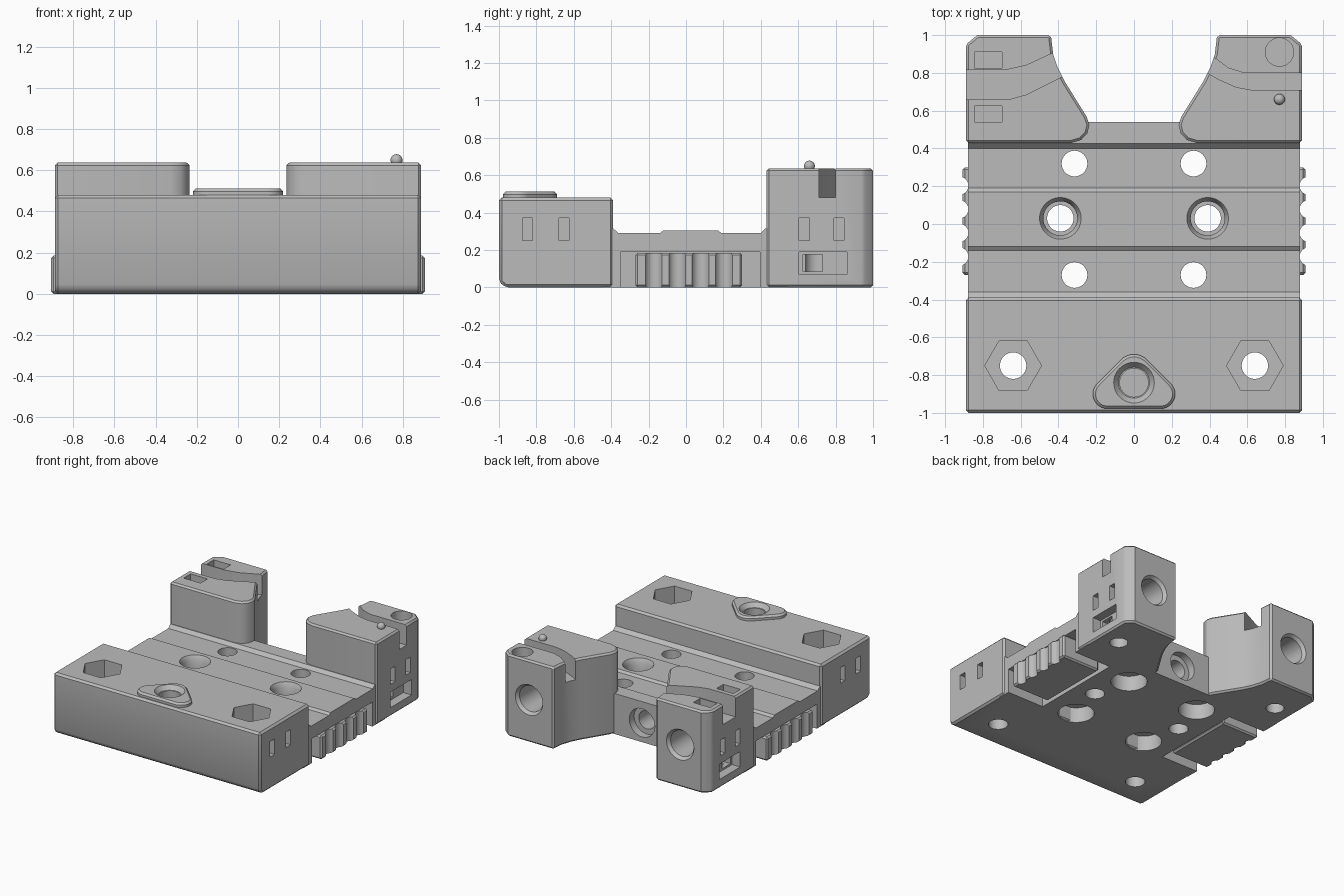
import bpy, bmesh, math
from mathutils import Matrix, Vector

old = bpy.data.objects.get("Cube")
if old:
    bpy.data.objects.remove(old, do_unlink=True)

grey = bpy.data.materials.new("plain_grey")
grey.use_nodes = True
grey.diffuse_color = (0.5, 0.5, 0.5, 1)
grey.node_tree.nodes["Principled BSDF"].inputs["Base Color"].default_value = (0.5, 0.5, 0.5, 1)


def finish(name, bm):
    bmesh.ops.recalc_face_normals(bm, faces=bm.faces)
    mesh = bpy.data.meshes.new(name)
    bm.to_mesh(mesh)
    bm.free()
    mesh.materials.append(grey)
    ob = bpy.data.objects.new(name, mesh)
    bpy.context.collection.objects.link(ob)
    return ob


def prism(name, pts, lo, hi, axis="z"):
    bm = bmesh.new()
    place = (lambda u, v, w: (u, v, w)) if axis == "z" else (lambda u, v, w: (w, u, v))
    face = bm.faces.new([bm.verts.new(place(u, v, lo)) for u, v in pts])
    top = bmesh.ops.extrude_face_region(bm, geom=[face])["geom"]
    verts = [g for g in top if isinstance(g, bmesh.types.BMVert)]
    bmesh.ops.translate(bm, verts=verts, vec=Vector(place(0, 0, hi - lo)))
    return finish(name, bm)


def box(name, x, y, z):
    x = sorted(x)
    return prism(name, [(x[0], y[0]), (x[1], y[0]), (x[1], y[1]), (x[0], y[1])], *z)


def rod(name, x, y, z, r, length, r2=None, axis="z", sides=40):
    """Cylinder or cone running from (x, y, z) along +z, or along -y."""
    bm = bmesh.new()
    turn = Matrix.Rotation(math.pi / 2, 4, "X") if axis == "y" else Matrix()
    m = Matrix.Translation((x, y, z)) @ turn @ Matrix.Translation((0, 0, length / 2))
    bmesh.ops.create_cone(bm, cap_ends=True, segments=sides, radius1=r,
                          radius2=r if r2 is None else r2, depth=length, matrix=m)
    return finish(name, bm)


def bake(ob):
    dg = bpy.context.evaluated_depsgraph_get()
    dg.update()
    mesh = bpy.data.meshes.new_from_object(ob.evaluated_get(dg))
    ob.modifiers.clear()
    ob.data = mesh
    mesh.shade_smooth()
    mesh.set_sharp_from_angle(angle=math.radians(32))


def carve(ob, cutters, bevel=0.0):
    if bevel:
        b = ob.modifiers.new("edge", "BEVEL")
        b.width, b.limit_method, b.angle_limit = bevel, "ANGLE", math.radians(40)
    for c in cutters:
        m = ob.modifiers.new("cut", "BOOLEAN")
        m.operation, m.solver, m.object = "DIFFERENCE", "EXACT", c
        c.hide_render = True
    bake(ob)
    for c in cutters:
        bpy.data.objects.remove(c, do_unlink=True)


# Front block with nut pockets and side slots
front = prism("front_block", [(-1, 0.03), (-0.965, 0), (-0.39, 0), (-0.39, 0.48), (-1, 0.48)],
              -0.89, 0.89, "x")
cuts = [rod("c", 0, -0.84, 0.2, 0.075, 0.5)]
for s in (1, -1):
    cuts += [rod("c", s * 0.64, -0.75, 0.2, 0.15, 0.5, sides=6),
             rod("c", s * 0.64, -0.75, -0.1, 0.07, 0.5)]
    cuts += [box("c", (s * 0.83, s), (y, y + 0.055), (0.25, 0.37)) for y in (-0.875, -0.68)]
# turn the hexagons so that their points lie along x
for c in cuts:
    if len(c.data.vertices) == 12:
        x = c.data.vertices[0].co
        centre = Vector((0.64 if x.x > 0 else -0.64, -0.75, 0))
        c.data.transform(Matrix.Translation(centre) @ Matrix.Rotation(math.pi / 6, 4, "Z")
                         @ Matrix.Translation(-centre))
carve(front, cuts, 0.015)

# Rounded triangular boss
bm = bmesh.new()
for z, shrink in ((0.47, 0), (0.498, 0), (0.512, 0.014)):
    for x, y, r in ((0, -0.79, 0.1), (0.14, -0.9, 0.078), (-0.14, -0.9, 0.078)):
        for i in range(32):
            a = math.tau * i / 32
            bm.verts.new((x + (r - shrink) * math.cos(a), y + (r - shrink) * math.sin(a), z))
hull = bmesh.ops.convex_hull(bm, input=bm.verts)
bmesh.ops.delete(bm, geom=[v for v in bm.verts if not v.link_faces], context="VERTS")
boss = finish("triangular_boss", bm)
carve(boss, [rod("c", 0, -0.84, 0.4, 0.075, 0.3),
             rod("c", 0, -0.84, 0.475, 0.078, 0.04, 0.11)])

# Middle slab with raised band, bolt holes and grip pockets
slab = prism("middle_slab", [(-0.45, 0), (0.54, 0), (0.54, 0.315), (0.425, 0.315), (0.4, 0.29),
                             (0.19, 0.29), (0.17, 0.305), (-0.12, 0.305), (-0.14, 0.29),
                             (-0.36, 0.29), (-0.39, 0.315), (-0.45, 0.315)], -0.88, 0.88, "x")
cuts = [rod("c", 0, 0.6, 0.15, 0.11, 0.12, axis="y"), rod("c", 0, 0.6, 0.15, 0.07, 0.4, axis="y")]
for s in (1, -1):
    cuts.append(box("c", (s * 0.56, s), (-0.35, 0.395), (-0.1, 0.19)))
    cuts += [rod("c", s * 0.39, 0.03, -0.1, 0.07, 0.6),
             rod("c", s * 0.39, 0.03, 0.18, 0.09, 0.1),
             rod("c", s * 0.39, 0.03, 0.27, 0.09, 0.04, 0.113)]
    for y in (-0.27, 0.32):
        cuts += [rod("c", s * 0.315, y, -0.1, 0.068, 0.6), rod("c", s * 0.315, y, -0.1, 0.13, 0.22)]
carve(slab, cuts)

# Ribbed side grips
for s, side in ((1, "left"), (-1, "right")):
    grip = box(side + "_grip", (s * 0.58, s * 0.908), (-0.27, 0.3), (0, 0.185))
    scallops = [rod("c", s * 0.925, -0.172 + 0.125 * i, -0.1, 0.048, 0.5) for i in range(4)]
    carve(grip, scallops, 0.012)

# Rear towers with curved inner walls
outline = [(0.89, 0.43), (0.33, 0.43), (0.28, 0.445), (0.247, 0.48), (0.236, 0.525),
           (0.25, 0.567), (0.37, 0.76), (0.405, 0.83), (0.428, 0.9), (0.44, 1),
           (0.83, 1), (0.89, 0.95)]
grooves = {1: [(0.95, 0.71), (0.62, 0.71), (0.54, 0.725), (0.45, 0.765), (0.3, 0.85),
               (0.3, 0.95), (0.44, 0.87), (0.5, 0.825), (0.58, 0.8), (0.95, 0.8)],
           -1: [(-0.95, 0.66), (-0.66, 0.66), (-0.57, 0.685), (-0.4, 0.77), (-0.3, 0.82),
                (-0.3, 0.96), (-0.44, 0.9), (-0.57, 0.84), (-0.68, 0.815), (-0.95, 0.815)]}
for s, side in ((1, "left"), (-1, "right")):
    tower = prism(side + "_tower", [(s * x, y) for x, y in outline], 0, 0.637)
    cuts = [prism("c", grooves[s], 0.48, 0.8),
            rod("c", s * 0.65, 1.05, 0.33, 0.1, 0.45, axis="y"),
            rod("c", s * 0.65, 1.01, 0.33, 0.125, 0.035, 0.1, axis="y"),
            rod("c", s * 0.73, 0.7, -0.1, 0.065, 0.35),
            box("c", (s * 0.82, s), (0.605, 0.86), (0.07, 0.19)),
            box("c", (s * 0.75, s * 0.84), (0.625, 0.73), (0.085, 0.175))]
    cuts += [box("c", (s * 0.83, s), (y, y + 0.055), (0.25, 0.37)) for y in (0.605, 0.79)]
    if s > 0:
        cuts.append(rod("c", 0.77, 0.91, 0.55, 0.075, 0.2))
    else:
        cuts += [box("c", (-0.845, -0.7), y, (0.53, 0.8)) for y in ((0.825, 0.91), (0.54, 0.625))]
    carve(tower, cuts, 0.013)

# Small round-headed pin
pin = rod("pin_stem", 0.77, 0.66, 0.6, 0.024, 0.05)
bake(pin)
bm = bmesh.new()
bmesh.ops.create_uvsphere(bm, u_segments=20, v_segments=12, radius=0.029,
                          matrix=Matrix.Translation((0.77, 0.66, 0.649)))
bake(finish("pin_head", bm))
